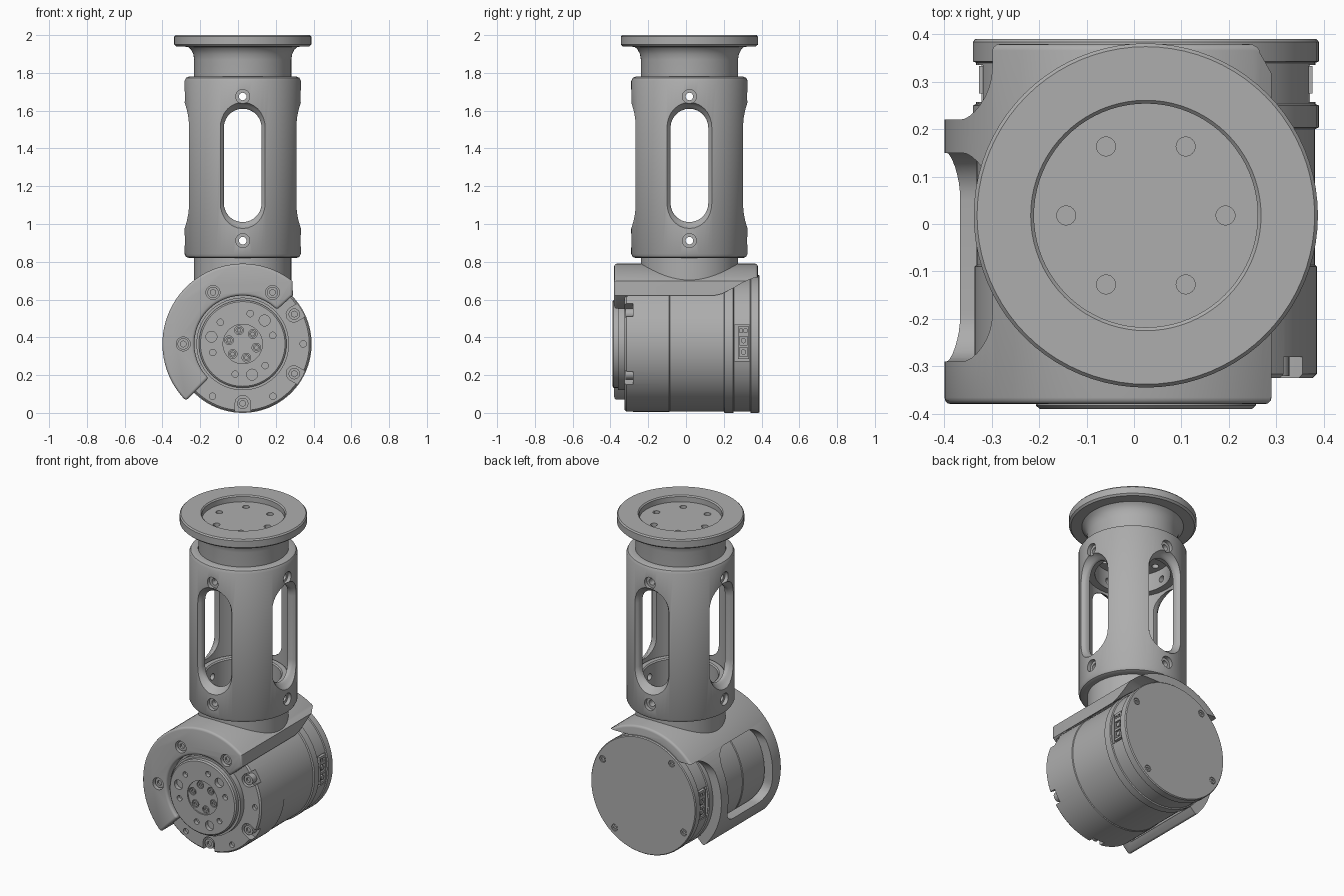
import bpy, bmesh, math
from math import sin, cos, pi, radians
from mathutils import Vector, Matrix

old = bpy.data.objects.get("Cube")
if old:
    bpy.data.objects.remove(old)

metal = bpy.data.materials.new("grey metal")
metal.use_nodes = True
GREY = (0.42, 0.42, 0.42, 1)
metal.diffuse_color = GREY
metal.node_tree.nodes["Principled BSDF"].inputs["Base Color"].default_value = GREY

CX, CY, CZ = 0.025, 0.018, 0.365        # tube axis x, y and motor axis height
FRONT, BACK = Vector((0, -1, 0)), Vector((0, 1, 0))


def finish(bm, name):
    bmesh.ops.recalc_face_normals(bm, faces=bm.faces)
    mesh = bpy.data.meshes.new(name)
    bm.to_mesh(mesh)
    bm.free()
    mesh.materials.append(metal)
    ob = bpy.data.objects.new(name, mesh)
    bpy.context.collection.objects.link(ob)
    return ob


def activate(ob):
    bpy.ops.object.select_all(action='DESELECT')
    ob.select_set(True)
    bpy.context.view_layer.objects.active = ob


def smooth(ob):
    activate(ob)
    bpy.ops.object.shade_smooth_by_angle(angle=radians(32))


def cut(ob, cutter):
    cutter.hide_render = True
    mod = ob.modifiers.new("cut", 'BOOLEAN')
    mod.operation, mod.solver, mod.object = 'DIFFERENCE', 'EXACT', cutter
    activate(ob)
    bpy.ops.object.modifier_apply(modifier=mod.name)
    bpy.data.objects.remove(cutter)


def lathe(name, profile, origin, along_y=False, closed=False, steps=80):
    bm = bmesh.new()
    vs = [bm.verts.new((r, 0, s)) for r, s in profile]
    pairs = list(zip(vs, vs[1:])) + ([(vs[-1], vs[0])] if closed else [])
    es = [bm.edges.new(p) for p in pairs]
    bmesh.ops.spin(bm, geom=vs + es, cent=(0, 0, 0), axis=(0, 0, 1),
                   angle=2 * pi, steps=steps, use_duplicate=False)
    bmesh.ops.remove_doubles(bm, verts=bm.verts, dist=1e-5)
    turn = Matrix.Rotation(-pi / 2 if along_y else 0, 4, 'X')
    bm.transform(Matrix.Translation(origin) @ turn)
    return finish(bm, name)


def pins(name, specs, n=24):
    """Cylinders from (start point, direction, radius, length)."""
    bm = bmesh.new()
    for p, d, r, length in specs:
        m = Matrix.Translation(p + d * length / 2) @ d.to_track_quat('Z', 'Y').to_matrix().to_4x4()
        bmesh.ops.create_cone(bm, cap_ends=True, segments=n, radius1=r, radius2=r,
                              depth=length, matrix=m)
    return finish(bm, name)


def loft(name, loops_list):
    """Closed solids, each from a list of matching point loops."""
    bm = bmesh.new()
    for loops in loops_list:
        rings = [[bm.verts.new(p) for p in loop] for loop in loops]
        for a, b in zip(rings, rings[1:]):
            for i in range(len(a)):
                j = (i + 1) % len(a)
                bm.faces.new((a[i], a[j], b[j], b[i]))
        bm.faces.new(rings[0])
        bm.faces.new(rings[-1])
    return finish(bm, name)


def prism(name, pts, axis, lo, hi):
    place = (lambda u, v, s: (s, u, v)) if axis == 'X' else (lambda u, v, s: (u, s, v))
    return loft(name, [[[place(u, v, s) for u, v in pts] for s in (lo, hi)]])


def boxes(name, specs):
    return loft(name, [[[(x, y, z) for y, z in ((y0, z0), (y1, z0), (y1, z1), (y0, z1))]
                        for x in (x0, x1)] for x0, x1, y0, y1, z0, z1 in specs])


def arc(cx, cy, r, a0, a1, n):
    return [(cx + r * cos(radians(a0 + (a1 - a0) * i / n)),
             cy + r * sin(radians(a0 + (a1 - a0) * i / n))) for i in range(n + 1)]


def rounded(u0, u1, v0, v1, r):
    return (arc(u1 - r, v1 - r, r, 0, 90, 8) + arc(u0 + r, v1 - r, r, 90, 180, 8)
            + arc(u0 + r, v0 + r, r, 180, 270, 8) + arc(u1 - r, v0 + r, r, 270, 360, 8))


def face_pt(r, deg, y):
    return Vector((CX + r * cos(radians(deg)), y, CZ + r * sin(radians(deg))))


def side(deg, depth, z):
    return Vector((CX + depth * cos(radians(deg)), CY + depth * sin(radians(deg)), z))


def ring_of(start, step, count):
    return [start + step * i for i in range(count)]


SIDES = ring_of(0, 90, 4)

# Motor body with output disk
motor = lathe("motor_body", [
    (0, -.382), (.104, -.382), (.104, -.39), (.224, -.39), (.232, -.383), (.232, -.36),
    (.245, -.36), (.245, -.325), (.352, -.325), (.361, -.316), (.361, -.09), (.357, -.086),
    (.357, .2), (.365, .204), (.365, .25), (.358, .253), (.358, .34), (.365, .343),
    (.365, .384), (.36, .39), (0, .39)], (CX, 0, CZ), along_y=True)

# Flange pockets open outward, with socket bolts
POCKETS = (30, -30, -90)
pocket_loops = []
for a in POCKETS:
    d = Vector((cos(radians(a)), 0, sin(radians(a))))
    t = Vector((-d.z, 0, d.x))
    shape = [(.42, -.04)] + [(.312 - u, v) for u, v in arc(0, 0, .04, -90, 90, 10)] + [(.42, .04)]
    pocket_loops.append([[Vector((CX, y, CZ)) + d * u + t * v for u, v in shape]
                         for y in (-.34, -.28)])
cut(motor, loft("pocket_cutter", pocket_loops))

# Holes in the output disk, flange and rear cover
BIG, SMALL, SCREWS = ring_of(47, 120, 3), ring_of(16, 60, 6), ring_of(45, 60, 6)
REAR = (29, 128, 209, 308)
cut(motor, pins("hole_cutter",
    [(face_pt(.17, a, -.4), BACK, .029, .035) for a in BIG]
    + [(face_pt(.165, a, -.4), BACK, .017, .035) for a in SMALL]
    + [(face_pt(.075, a, -.4), BACK, .023, .026) for a in SCREWS]
    + [(face_pt(.32, a, -.34), BACK, .017, .035) for a in (0, -60, -120)]
    + [(face_pt(.322, a, .4), FRONT, .021, .018) for a in REAR]))

# Connector recesses on both sides
cut(motor, boxes("recess_cutter", [
    (CX + s * .335, CX + s * .42, .257, .335, .275, .465) for s in (1, -1)]))
smooth(motor)


def socket_bolts(name, places, r, length):
    bolt = pins(name, [(p, d, r, length) for p, d in places])
    cut(bolt, pins("socket_cutter", [(p + d * (length - .012), d, r * .55, .05)
                                     for p, d in places], 6))
    smooth(bolt)


socket_bolts("flange_bolts", [(face_pt(.315, a, -.281), FRONT) for a in POCKETS], .03, .04)
socket_bolts("disk_screws", [(face_pt(.075, a, -.37), FRONT) for a in SCREWS], .018, .013)
socket_bolts("rear_screws", [(face_pt(.322, a, .375), BACK) for a in REAR], .018, .014)

# Connector blocks with two sockets and a pair of small contacts
for s, label in ((1, "left"), (-1, "right")):
    block = boxes(label + "_connector", [(CX + s * .33, CX + s * .352, .275, .333, .285, .458)])
    x0, x1 = CX + s * .34, CX + s * .37
    cut(block, boxes("socket_cutter",
        [(x0, x1, .283, .325, z - .023, z + .023) for z in (.322, .382)]
        + [(x0, x1, y - .008, y + .008, .425, .443) for y in (.292, .316)]))
    pins(label + "_connector_pins", [(Vector((CX + s * .335, .304, z)), Vector((s, 0, 0)), .014, .015)
                                     for z in (.322, .382)], 16)

# Bracket wrapped around the motor
bracket = prism("bracket", arc(CX, CZ, .425, 51.5, 225, 56) + arc(CX, CZ, .256, 225, 45, 48)
                + [(.29, .622)], 'Y', -.38, .38)
bev = bracket.modifiers.new("round", 'BEVEL')
bev.width, bev.segments, bev.limit_method, bev.angle_limit = .014, 3, 'ANGLE', radians(60)
activate(bracket)
bpy.ops.object.modifier_apply(modifier=bev.name)
cut(bracket, lathe("bore_cutter", [(0, -.31), (.367, -.31), (.367, .6), (0, .6)],
                   (CX, 0, CZ), along_y=True))
cut(bracket, prism("window_cutter", rounded(-.29, .15, .2, .64, .1), 'X', -.6, -.1))
cut(bracket, prism("rear_notch_cutter", rounded(.22, .8, -.4, .64, .11), 'X', -.6, -.1))
cut(bracket, prism("slope_cutter", [(.12, .4), (.12, .615), (.19, .63), (.25, .66), (.3, .69),
                                    (.36, .715), (.5, .73), (.5, .4)], 'X', .1, .6))
BRACKET_BOLTS = (60, 120, 180)
cut(bracket, pins("bolt_hole_cutter", [(face_pt(.315, a, -.42), BACK, .037, .08)
                                       for a in BRACKET_BOLTS]))
smooth(bracket)
socket_bolts("bracket_bolts", [(face_pt(.315, a, -.345), FRONT) for a in BRACKET_BOLTS], .03, .02)

# Lower and upper hollow stubs
AXIS = (CX, CY, 0)
lower = lathe("lower_stub", [(0, .66), (.257, .66), (.257, .985), (.25, .992), (.222, .992),
                             (.215, .985), (.215, .8), (0, .8)], AXIS)
upper = lathe("upper_stub_and_flange", [
    (0, 1.74), (.215, 1.74), (.215, 1.625), (.257, 1.625), (.257, 1.87), (.262, 1.9),
    (.275, 1.925), (.29, 1.938), (.352, 1.94), (.363, 1.95), (.363, 1.992), (.356, 2),
    (.243, 2), (.236, 1.993), (.236, 1.96), (0, 1.96)], AXIS)
cut(upper, pins("flange_hole_cutter", [(side(a, .168, 1.7), Vector((0, 0, 1)), .02, .4)
                                       for a in ring_of(0, 60, 6)]))

# Sleeve with four flared slots
sleeve = lathe("sleeve", [(.258, .82), (.285, .82), (.3, .826), (.308, .842), (.308, 1.758),
                          (.3, 1.774), (.285, 1.78), (.258, 1.78)], AXIS, closed=True)


def slot_loop(deg, depth, grow):
    r = .1 + grow
    pts = arc(0, 1.51, r, 0, 180, 14) + arc(0, 1.11, r, 180, 360, 14)
    return [side(deg, depth, z) + Vector((-sin(radians(deg)), cos(radians(deg)), 0)) * t
            for t, z in pts]


FLARE = ((.2, 0), (.262, 0), (.272, .006), (.282, .017), (.294, .026), (.306, .033), (.33, .045))
cut(sleeve, loft("slot_cutter", [[slot_loop(a, d, g) for d, g in FLARE] for a in SIDES]))


# Cross holes through sleeve and stubs
def cross_holes(heights, r, depth):
    return pins("cross_hole_cutter", [
        (side(a, depth, z), side(a, 1, 0) - side(a, 0, 0), r, .36 - depth)
        for a in SIDES for z in heights])


cut(sleeve, cross_holes((.912, 1.675), .037, .284))
cut(sleeve, cross_holes((.912, 1.675), .02, .19))
cut(lower, cross_holes((.912,), .02, .19))
cut(upper, cross_holes((1.675,), .02, .19))
for part in (lower, upper, sleeve):
    smooth(part)
